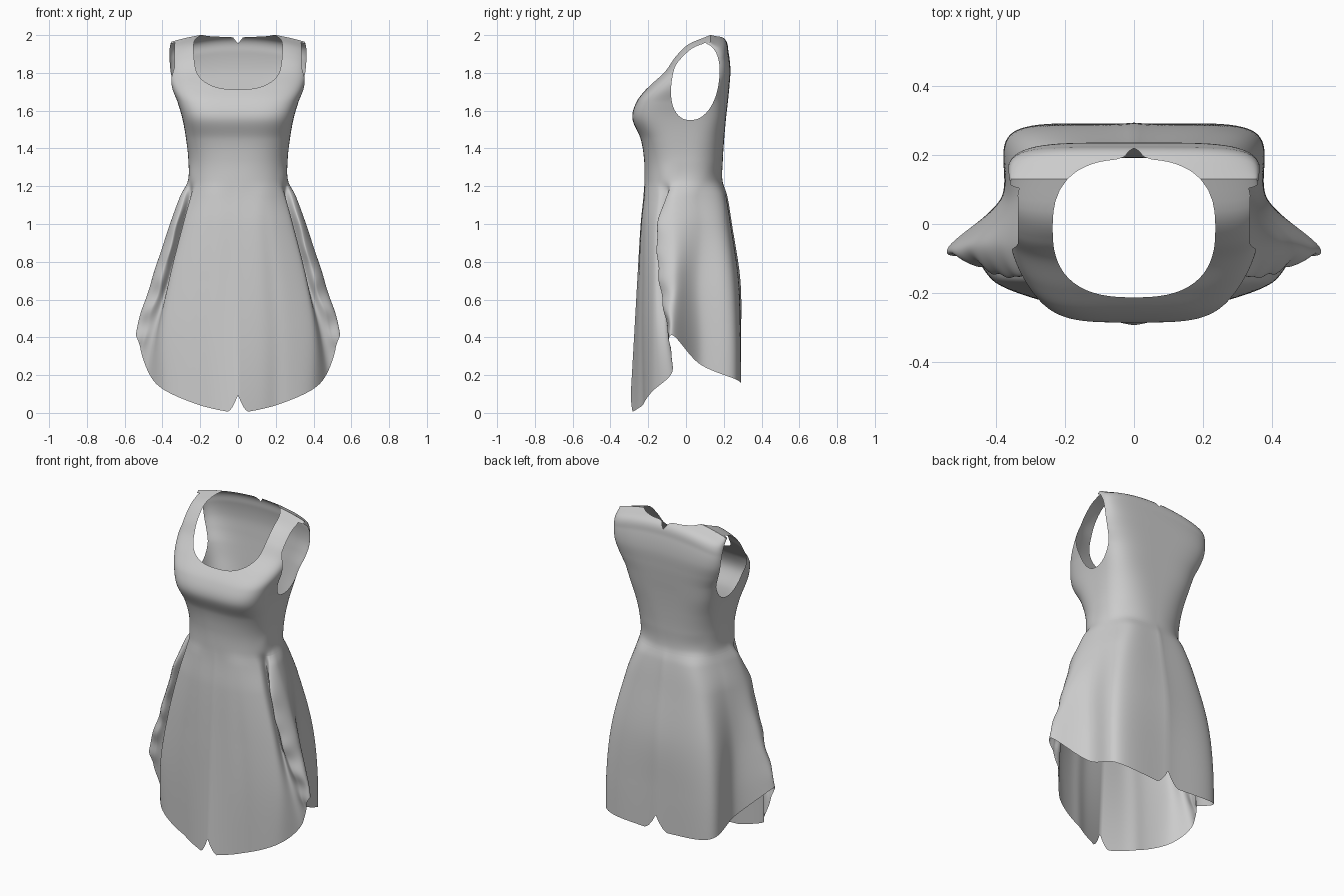
import bpy, bmesh, math
from mathutils import Vector

if "Cube" in bpy.data.objects:
    bpy.data.objects.remove(bpy.data.objects["Cube"])

COLS = 120          # columns over half of the dress, front centre to back centre
KEYS = 8            # key columns are numbered 0 (front) to 8 (back)
JOIN = 1.2          # waist seam height


def spline(xs, ps, x):
    """Smooth curve through values ps placed at xs."""
    n = len(xs)
    i = 0
    while i < n - 2 and x > xs[i + 1]:
        i += 1

    def slope(k):
        a, b = max(k - 1, 0), min(k + 1, n - 1)
        return (ps[b] - ps[a]) / (xs[b] - xs[a])
    h = xs[i + 1] - xs[i]
    u = (x - xs[i]) / h
    return (ps[i] * (2*u**3 - 3*u**2 + 1) + slope(i) * (h * (u**3 - 2*u**2 + u))
            + ps[i + 1] * (3*u**2 - 2*u**3) + slope(i + 1) * (h * (u**3 - u**2)))


knots = list(range(KEYS + 1))
ts = [KEYS * i / COLS for i in range(COLS + 1)]
angles = [spline(knots, [-90, -62, -42, -25, -12, 0, 28, 52, 90], t) for t in ts]

# Skirt cross-sections: front centre, front, panel corner, valley, fold ridge, outer point, side, back
skirt = {
    0.0: [(0, -.298), (.20, -.235), (.385, -.17), (.51, -.03), (.57, -.05), (.55, -.05), (.385, .07), (.345, .268), (0, .292)],
    0.4: [(0, -.275), (.20, -.24), (.39, -.175), (.445, -.10), (.50, -.09), (.54, -.068), (.385, .07), (.342, .266), (0, .292)],
    0.7: [(0, -.258), (.18, -.238), (.35, -.172), (.365, -.11), (.41, -.14), (.457, -.06), (.365, .06), (.315, .25), (0, .288)],
    1.0: [(0, -.24), (.15, -.228), (.28, -.165), (.288, -.10), (.328, -.15), (.36, -.06), (.32, .07), (.24, .215), (0, .243)],
    1.15: [(0, -.225), (.14, -.212), (.24, -.15), (.25, -.09), (.285, -.10), (.305, -.05), (.278, .06), (.19, .19), (0, .218)],
}
# Bodice cross-sections: z, half width, front y, back y, middle y, squareness
bodice = [
    (1.23, .265, -.22, .193, -.02, 2.4), (1.34, .263, -.222, .195, -.01, 2.6),
    (1.45, .275, -.24, .202, -.01, 3.1), (1.56, .295, -.284, .212, 0, 3.9),
    (1.65, .322, -.26, .222, 0, 4.1), (1.73, .350, -.196, .23, .02, 4.4),
    (1.82, .366, -.112, .235, .05, 5), (1.91, .368, -.053, .225, .08, 5.5),
    (1.98, .363, .02, .205, .11, 5), (2.017, .355, .13, .1302, .1301, 4),
]

levels, rings = [], []
for z, pts in skirt.items():
    vs = [Vector(p) for p in pts]
    levels.append(z)
    rings.append([spline(knots, vs, t) for t in ts])
for z, w, yf, yb, yc, n in bodice:
    ring = []
    for a in angles:
        c, s = math.cos(math.radians(a)), math.sin(math.radians(a))
        r = (abs(c)**n + abs(s)**n) ** (-1 / n)
        ring.append(Vector((w * c * r, yc + (yb - yc if s > 0 else yc - yf) * s * r)))
    levels.append(z)
    rings.append(ring)
columns = [[ring[i] for ring in rings] for i in range(COLS + 1)]


def surface(i, z):
    t = ts[i]
    p = spline(levels, columns[i], z)
    drop = min(max((JOIN - z) / 0.5, 0), 1)
    # crumpled fold edge and one soft drape in the front
    crumple = 0.005 * drop * math.exp(-2.5 * (t - 4.2)**2)
    p = p + Vector((crumple * math.sin(27 * z), crumple * math.sin(41 * z + 1)))
    p.y += 0.006 * drop * math.exp(-20 * (t - 1)**2)
    if i in (0, COLS):
        p.x = 0
    # shoulders slope down towards the arms
    k = min(max((z - 1.65) / 0.3, 0), 1)
    return Vector((p.x, p.y, z - 0.42 * p.x**2 * k))


def hem(i):
    t = ts[i]
    z = spline(knots, [-.005, .04, .12, .22, .335, .41, .26, .175, .145], t)
    notch = max(0, 1 - t / 0.27, 1 - (KEYS - t) / 0.2)
    return max(z, 0) + 0.095 * notch**1.5


def cut(bm, f):
    """Trim away everything where f is negative, along a clean edge."""
    new = []
    for e in list(bm.edges):
        a, b = e.verts
        fa, fb = f(a.co), f(b.co)
        if fa * fb < 0:
            new.append(bmesh.utils.edge_split(e, a, fa / (fa - fb))[1])
    bmesh.ops.connect_verts(bm, verts=new)
    gone = [fc for fc in bm.faces if f(fc.calc_center_median()) < 0]
    bmesh.ops.delete(bm, geom=gone, context='FACES')


def neck(p):
    if p.z < 1.6:
        return 1
    hole = abs(p.x / .235)**2.6 + abs((p.y + .012) / .2)**2.6 - 1
    if p.y > .1:        # small notch at the nape
        hole = min(hole, (abs(p.x) - .8 * (p.z - 1.955)) * 5)
    return hole


def armhole(p):
    y = p.y - .05 - .13 * (p.z - 1.76)
    ell = (abs(y) / .125)**2.2 + (abs(p.z - 1.755) / .205)**2.2 - 1
    side = .25 + .085 * min(max((p.z - 1.55) / .25, 0), 1)
    return max(ell, (side - p.x) * 4)


def sheet(name, rows, low, high, cutters=()):
    bm = bmesh.new()
    grid = []
    for i in range(COLS + 1):
        z0, z1 = low(i), high
        grid.append([bm.verts.new(surface(i, z0 + (z1 - z0) * j / rows)) for j in range(rows + 1)])
    for i in range(COLS):
        for j in range(rows):
            bm.faces.new((grid[i][j], grid[i + 1][j], grid[i + 1][j + 1], grid[i][j + 1]))
    for f in cutters:
        cut(bm, f)
    me = bpy.data.meshes.new(name)
    bm.to_mesh(me)
    bm.free()
    ob = bpy.data.objects.new(name, me)
    bpy.context.collection.objects.link(ob)
    mod = ob.modifiers.new("mirror", 'MIRROR')
    mod.use_clip = True
    mod.merge_threshold = 0.0005
    bpy.ops.object.select_all(action='DESELECT')
    ob.select_set(True)
    bpy.context.view_layer.objects.active = ob
    bpy.ops.object.shade_smooth_by_angle(angle=math.radians(60))
    return ob


# Sleeveless top with scooped neck and armholes
sheet("bodice", 80, lambda i: JOIN, 2.017, (neck, armhole))
# Flared skirt with side folds and notched hem
sheet("skirt", 80, hem, JOIN)
